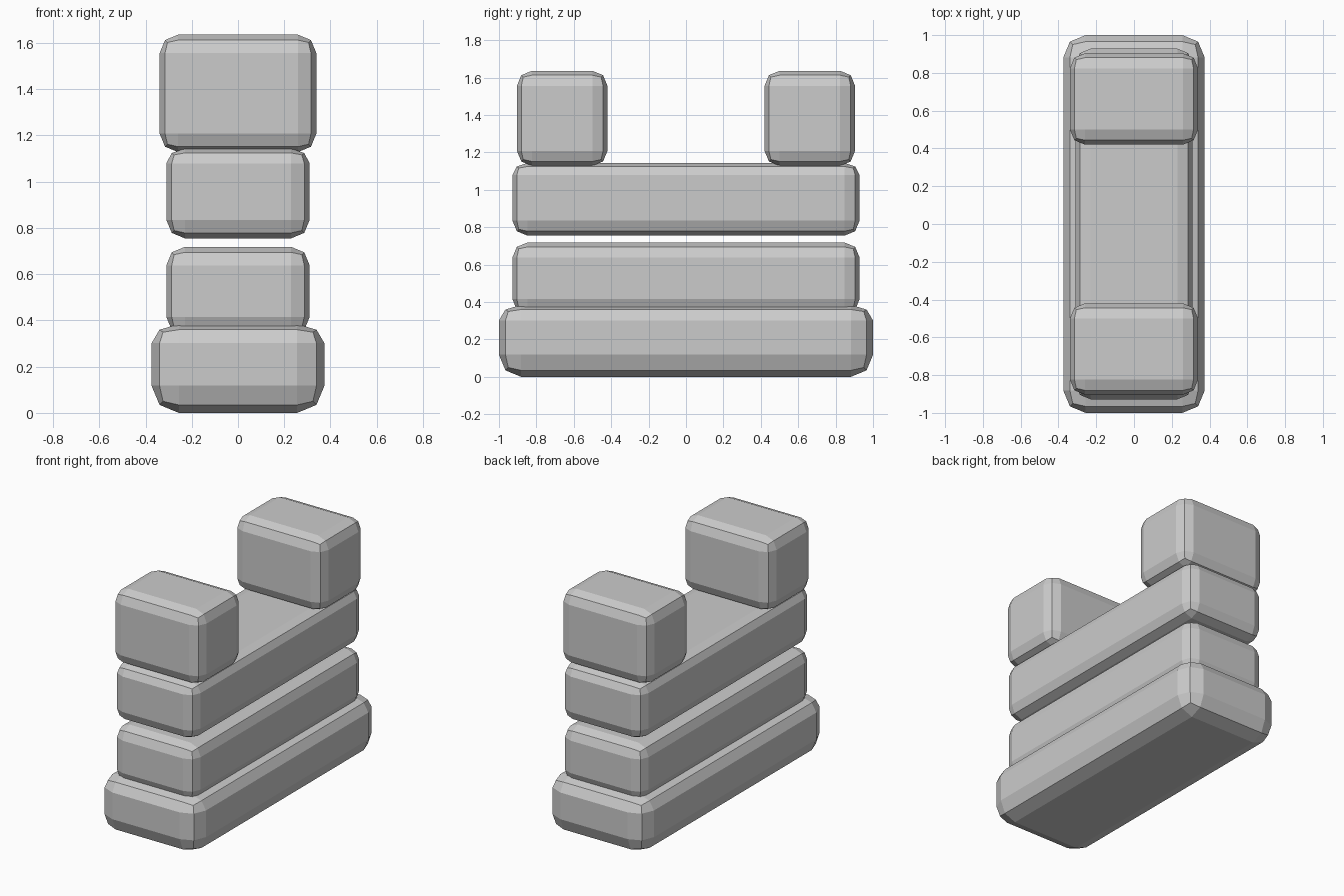
import bpy
import bmesh

if "Cube" in bpy.data.objects:
    bpy.data.objects.remove(bpy.data.objects["Cube"])


def stone(name, x, y, z, bevel, top_squash=1.0):
    """Chamfered block from (min, max) ranges; top_squash flattens its upper bevel."""
    bm = bmesh.new()
    bmesh.ops.create_cube(bm, size=1)
    for v in bm.verts:
        for i, (lo, hi) in enumerate((x, y, z)):
            v.co[i] = lo if v.co[i] < 0 else hi
    bmesh.ops.bevel(bm, geom=bm.edges[:], offset=bevel, offset_type='OFFSET',
                    segments=2, profile=0.5, affect='EDGES')
    for v in bm.verts:
        if v.co.z > (z[0] + z[1]) / 2:
            v.co.z = z[1] - (z[1] - v.co.z) * top_squash
    bmesh.ops.recalc_face_normals(bm, faces=bm.faces[:])
    mesh = bpy.data.meshes.new(name)
    bm.to_mesh(mesh)
    bm.free()
    obj = bpy.data.objects.new(name, mesh)
    bpy.context.collection.objects.link(obj)
    return obj


# Wide foundation block
stone("base_stone", (-0.374, 0.374), (-1, 1), (0, 0.384), 0.118, 0.7)

# Two long wall courses with a gap between them
stone("lower_course", (-0.31, 0.31), (-0.928, 0.928), (0.335, 0.718), 0.08)
stone("upper_course", (-0.31, 0.31), (-0.928, 0.928), (0.755, 1.143), 0.08, 0.8)

# Battlement blocks at both ends
for side, label in ((-1, "front"), (1, "back")):
    ends = sorted((side * 0.42, side * 0.904))
    stone(label + "_battlement", (-0.339, 0.339), ends, (1.128, 1.636), 0.08)
